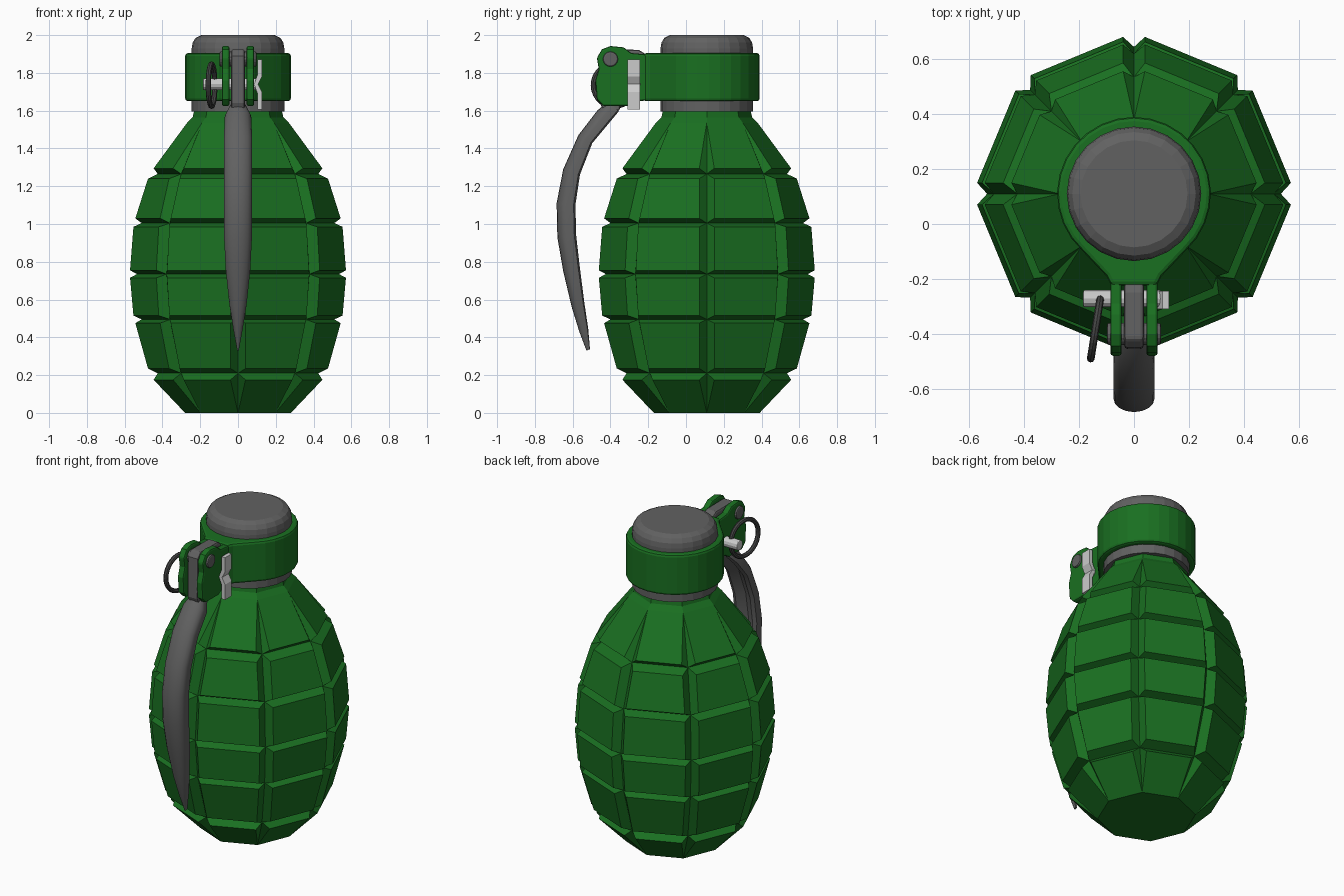
import bpy, bmesh, math
from mathutils import Vector

if "Cube" in bpy.data.objects:
    bpy.data.objects.remove(bpy.data.objects["Cube"])

CY = 0.11  # body axis position in y


def material(name, rgb):
    m = bpy.data.materials.new(name)
    m.diffuse_color = (*rgb, 1)
    m.use_nodes = True
    m.node_tree.nodes["Principled BSDF"].inputs["Base Color"].default_value = m.diffuse_color
    return m


GREEN = material("green_paint", (0.01, 0.16, 0.015))
DARK = material("dark_metal", (0.12, 0.12, 0.12))
BLACK = material("ring_metal", (0.06, 0.06, 0.06))
LIGHT = material("light_metal", (0.6, 0.6, 0.6))


def finish(name, bm, mat, bevel=0.0, segs=2):
    bmesh.ops.remove_doubles(bm, verts=bm.verts, dist=1e-4)
    bmesh.ops.recalc_face_normals(bm, faces=bm.faces)
    me = bpy.data.meshes.new(name)
    bm.to_mesh(me)
    bm.free()
    ob = bpy.data.objects.new(name, me)
    bpy.context.collection.objects.link(ob)
    me.materials.append(mat)
    if bevel:
        b = ob.modifiers.new("bevel", 'BEVEL')
        b.width, b.segments, b.limit_method = bevel, segs, 'ANGLE'
        b.angle_limit = math.radians(40)
    return ob


def skin(bm, rings):
    # bridge closed rings of points and cap both ends
    vr = [[bm.verts.new(p) for p in r] for r in rings]
    n = len(vr[0])
    for a, b in zip(vr, vr[1:]):
        for i in range(n):
            bm.faces.new((a[i], a[(i + 1) % n], b[(i + 1) % n], b[i]))
    bm.faces.new(vr[0])
    bm.faces.new(vr[-1])


def prism(name, pts, axis, lo, hi, mat, bevel=0.0):
    # extrude a 2D outline along x, y or z
    def place(p, t):
        c = list(p)
        c.insert(axis, t)
        return c
    bm = bmesh.new()
    skin(bm, [[place(p, t) for p in pts] for t in (lo, hi)])
    return finish(name, bm, mat, bevel)


def lathe(name, profile, n, mat):
    bm = bmesh.new()
    skin(bm, [[(r * math.cos(2 * math.pi * i / n), CY + r * math.sin(2 * math.pi * i / n), z)
               for i in range(n)] for r, z in profile])
    return finish(name, bm, mat)


def rod(name, y, z, r, x0, x1, mat, n=14, bevel=0.0):
    pts = [(y + r * math.cos(2 * math.pi * i / n), z + r * math.sin(2 * math.pi * i / n))
           for i in range(n)]
    return prism(name, pts, 0, x0, x1, mat, bevel)


# Segmented body: eight sides, six rows of raised bevelled panels
def corner(i, r, z):
    a = i * math.pi / 4
    return Vector((r * math.cos(a), CY + r * math.sin(a), z))


grooves = [(0.28, 0), (0.425, 0.21), (0.51, 0.495), (0.535, 0.735),
           (0.51, 1.005), (0.425, 1.265), (0.27, 1.535)]
panels = [(0.28, 0, 0.463, 0.175), (0.493, 0.235, 0.56, 0.475),
          (0.57, 0.515, 0.588, 0.715), (0.588, 0.755, 0.57, 0.985),
          (0.56, 1.03, 0.493, 1.24), (0.463, 1.295, 0.27, 1.535)]
bm = bmesh.new()
for k, (r0, z0, r1, z1) in enumerate(panels):
    (g0, h0), (g1, h1) = grooves[k], grooves[k + 1]
    f0 = 0 if k == 0 else 0.043 / (0.765 * r0)
    f1 = 0 if k == 5 else 0.043 / (0.765 * r1)
    for i in range(8):
        base = [corner(i, g0, h0), corner(i + 1, g0, h0), corner(i + 1, g1, h1), corner(i, g1, h1)]
        lo, lo2, hi, hi2 = corner(i, r0, z0), corner(i + 1, r0, z0), corner(i, r1, z1), corner(i + 1, r1, z1)
        face = [lo.lerp(lo2, f0), lo2.lerp(lo, f0), hi2.lerp(hi, f1), hi.lerp(hi2, f1)]
        vb = [bm.verts.new(p) for p in base]
        vf = [bm.verts.new(p) for p in face]
        bm.faces.new(vf)
        for j in range(4):
            m = (j + 1) % 4
            bm.faces.new((vb[j], vb[m], vf[m], vf[j]))
bm.faces.new([bm.verts.new(corner(i, 0.28, 0)) for i in range(8)])
skin(bm, [[corner(i, r, z) for i in range(8)]
          for r, z in ((0.27, 1.535), (0.24, 1.565), (0.23, 1.61))])
finish("segmented_body", bm, GREEN)

# Grey cap running through the collar
lathe("cap", [(0.245, 1.595), (0.245, 1.93), (0.24, 1.96), (0.225, 1.985), (0.195, 2.0)], 24, DARK)

# Collar with tapered front neck
half = math.radians(42)
N = 22
collar = [(0.28 * math.sin(half + (2 * math.pi - 2 * half) * i / N),
           CY - 0.28 * math.cos(half + (2 * math.pi - 2 * half) * i / N)) for i in range(N + 1)]
collar += [(-0.1, -0.19), (-0.083, -0.225), (0.083, -0.225), (0.1, -0.19)]
prism("collar", collar, 2, 1.65, 1.905, GREEN, 0.015)

# Pair of hinge lugs
lug = [(-0.18, 1.655), (-0.27, 1.65), (-0.31, 1.625), (-0.44, 1.625), (-0.472, 1.66),
       (-0.48, 1.76), (-0.462, 1.82), (-0.472, 1.88), (-0.445, 1.925), (-0.40, 1.942),
       (-0.33, 1.935), (-0.29, 1.905), (-0.18, 1.895)]
for s, side in ((-1, "left"), (1, "right")):
    lo, hi = sorted((s * 0.045, s * 0.086))
    prism("hinge_lug_" + side, lug, 0, lo, hi, GREEN, 0.01)
rod("hinge_pivot", -0.40, 1.873, 0.04, -0.098, 0.098, DARK, 16, 0.008)

# Lever head between the lugs
head = [(-0.215, 1.9), (-0.25, 1.922), (-0.42, 1.925), (-0.45, 1.89), (-0.455, 1.64),
        (-0.43, 1.58), (-0.35, 1.60), (-0.33, 1.8), (-0.22, 1.87)]
prism("lever_head", head, 0, -0.036, 0.036, DARK, 0.012)

# Curved lever: rounded channel swept down a path (y, z, half width, depth)
path = [(-0.41, 1.655, 0.04, 0.08), (-0.47, 1.60, 0.07, 0.09), (-0.57, 1.47, 0.075, 0.085),
        (-0.65, 1.29, 0.075, 0.093), (-0.685, 1.11, 0.075, 0.1), (-0.681, 0.93, 0.074, 0.1),
        (-0.65, 0.75, 0.065, 0.09), (-0.605, 0.56, 0.045, 0.07), (-0.565, 0.43, 0.024, 0.05),
        (-0.527, 0.33, 0.005, 0.02)]
section = [(math.cos(math.pi * i / 8), 0.5 * (1 - math.sin(math.pi * i / 8))) for i in range(9)]
section += [(-1, 0.9), (-0.7, 1), (0, 0.65), (0.7, 1), (1, 0.9)]
rings = []
for k, (y, z, w, d) in enumerate(path):
    a, b = path[max(k - 1, 0)], path[min(k + 1, len(path) - 1)]
    t = Vector((b[0] - a[0], b[1] - a[1])).normalized()
    n = Vector((-t.y, t.x))
    rings.append([(w * u, y + n.x * d * v, z + n.y * d * v) for u, v in section])
bm = bmesh.new()
skin(bm, rings)
lever = finish("lever", bm, DARK)
bpy.context.view_layer.objects.active = lever
lever.select_set(True)
bpy.ops.object.shade_smooth_by_angle(angle=math.radians(35))
lever.select_set(False)

# Safety pin with splayed ends
rod("safety_pin", -0.272, 1.74, 0.031, -0.185, 0.1, LIGHT, 12, 0.006)
prong = [(0.085, 1.74), (0.103, 1.79), (0.103, 1.87), (0.127, 1.87), (0.127, 1.78), (0.106, 1.74),
         (0.127, 1.70), (0.127, 1.605), (0.103, 1.605), (0.103, 1.69)]
prism("pin_split_end", prong, 1, -0.31, -0.244, LIGHT)

# Pull ring
bpy.ops.mesh.primitive_torus_add(major_radius=0.112, minor_radius=0.014, major_segments=28,
                                 minor_segments=8, location=(-0.14, -0.38, 1.735),
                                 rotation=(0, math.pi / 2, math.radians(-9)))
ring = bpy.context.object
ring.name = "pull_ring"
ring.data.materials.append(BLACK)
